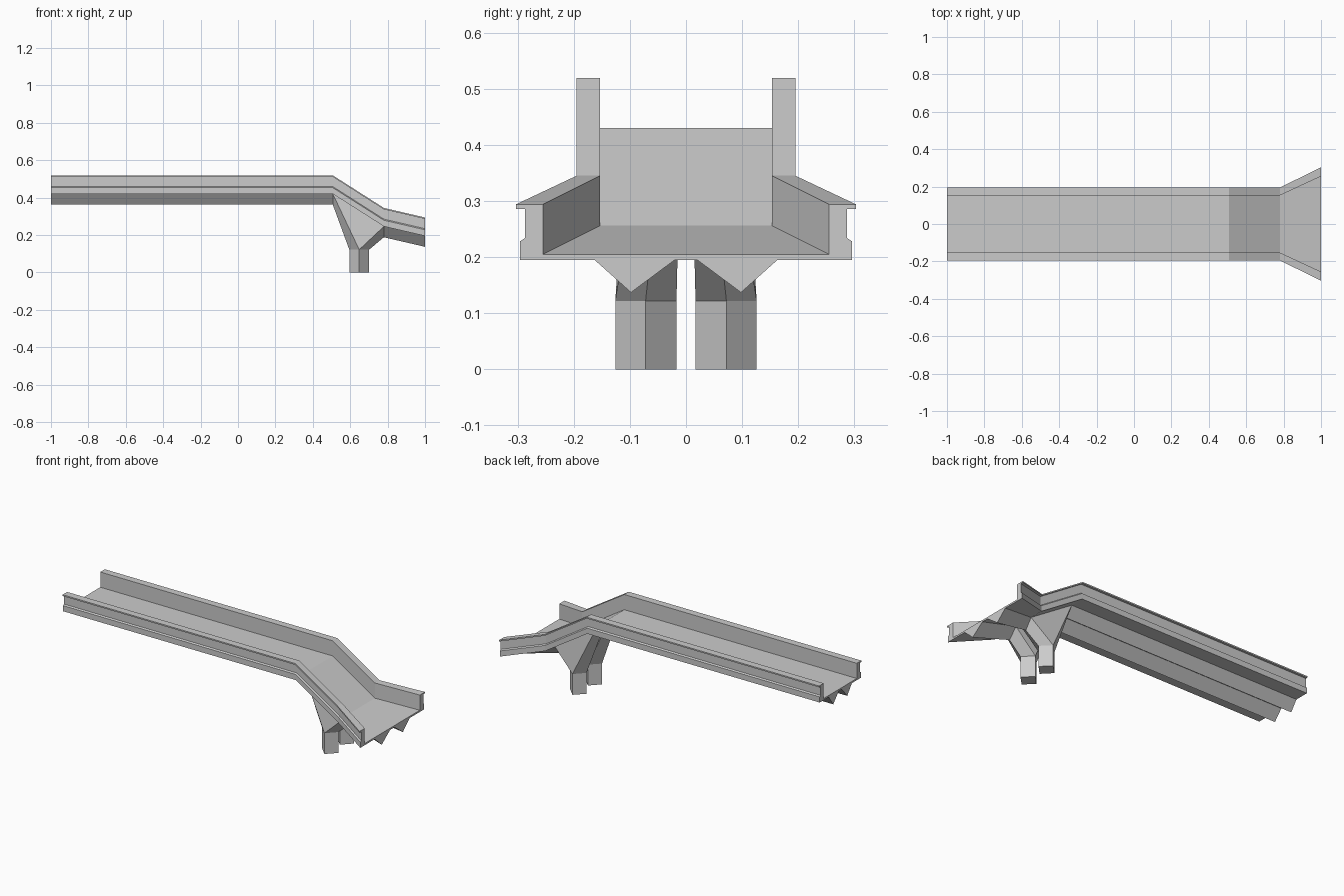
import bpy, bmesh

if "Cube" in bpy.data.objects:
    bpy.data.objects.remove(bpy.data.objects["Cube"])

# stations along the run: x, deck height, 0 = narrow / 1 = flared
STATIONS = [(-1.0, 0.43, 0), (0.507, 0.43, 0), (0.78, 0.256, 0), (1.0, 0.205, 1)]


def finish(name, bm):
    bmesh.ops.recalc_face_normals(bm, faces=bm.faces)
    mesh = bpy.data.meshes.new(name)
    bm.to_mesh(mesh)
    bm.free()
    obj = bpy.data.objects.new(name, mesh)
    bpy.context.collection.objects.link(obj)
    return obj


# deck and side rails: half section as (narrow y, flared y, height above deck)
HALF = [(.153, .255, 0), (.153, .255, .089), (.195, .303, .089), (.195, .303, .081),
        (.182, .287, .081), (.182, .287, .029), (.190, .296, .023), (.190, .296, -.01)]
section = HALF + [(-a, -b, h) for a, b, h in reversed(HALF)]
bm = bmesh.new()
rings = [[bm.verts.new((x, p[w], z + p[2])) for p in section] for x, z, w in STATIONS]
n = len(section)
for r0, r1 in zip(rings, rings[1:]):
    for i in range(n):
        j = (i + 1) % n
        bm.faces.new((r0[i], r0[j], r1[j], r1[i]))
# end caps: two rail ends and the deck strip between them
for r in (rings[0], rings[-1]):
    bm.faces.new(r[:8])
    bm.faces.new(r[8:])
    bm.faces.new((r[0], r[7], r[8], r[15]))
finish("deck_and_rails", bm)

# V-shaped rib under the deck, flowing into a diamond-section leg
RIB = [(.107, .163, -.01), (.065, .098, -.068), (.014, .02, -.01)]
bm = bmesh.new()
ribs = [[bm.verts.new((x, p[w], z + p[2])) for p in RIB] for x, z, w in STATIONS]
for a, b in ((0, 1), (2, 3)):
    for i in range(2):
        bm.faces.new((ribs[a][i], ribs[a][i + 1], ribs[b][i + 1], ribs[b][i]))
bm.faces.new(ribs[0])
bm.faces.new(ribs[3])

# leg shaft: outer, back, inner, front corners
CORNERS = [(.648, .126), (.595, .072), (.648, .017), (.701, .072)]
foot = [bm.verts.new((x, y, 0)) for x, y in CORNERS]
top = [bm.verts.new((x, y, .122)) for x, y in CORNERS]
bm.faces.new(foot)
for i in range(4):
    j = (i + 1) % 4
    bm.faces.new((foot[i], foot[j], top[j], top[i]))

# flare from the shaft up to the two rib ends
outer, back, inner, front = top
for rib, tip in ((ribs[1], back), (ribs[2], front)):
    bm.faces.new((rib[0], rib[1], tip, outer))
    bm.faces.new((rib[1], rib[2], inner, tip))
bm.faces.new((ribs[1][0], outer, ribs[2][0]))
bm.faces.new((ribs[1][2], ribs[2][2], inner))
legs = finish("ribs_and_legs", bm)
mirror = legs.modifiers.new("mirror", "MIRROR")
mirror.use_axis = (False, True, False)
